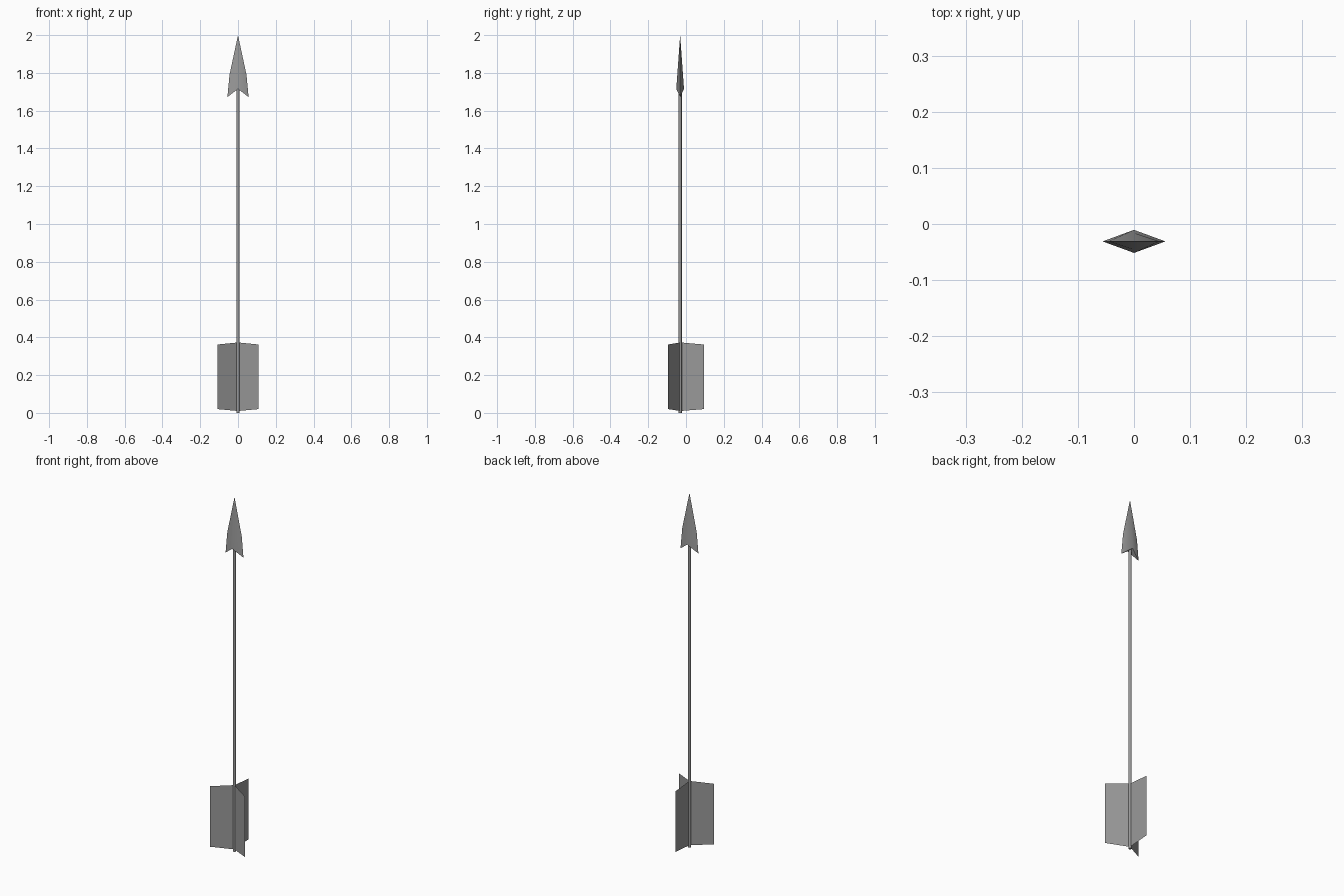
import bpy, math

if "Cube" in bpy.data.objects:
    bpy.data.objects.remove(bpy.data.objects["Cube"])

CY = -0.031  # arrow axis offset so the three vanes are centred

dark = bpy.data.materials.new("dark_grey")
dark.diffuse_color = (0.32, 0.32, 0.32, 1)
dark.use_nodes = True
dark.node_tree.nodes["Principled BSDF"].inputs["Base Color"].default_value = dark.diffuse_color


def mesh_object(name, verts, faces):
    mesh = bpy.data.meshes.new(name)
    mesh.from_pydata(verts, [], faces)
    mesh.update()
    mesh.materials.append(dark)
    obj = bpy.data.objects.new(name, mesh)
    obj.location = (0, CY, 0)
    bpy.context.collection.objects.link(obj)
    return obj


def smooth(obj):
    bpy.ops.object.select_all(action='DESELECT')
    obj.select_set(True)
    bpy.context.view_layer.objects.active = obj
    bpy.ops.object.shade_smooth_by_angle(angle=math.radians(65))


# Shaft: thin rod
bpy.ops.mesh.primitive_cylinder_add(vertices=8, radius=0.0085, depth=1.73,
                                    location=(0, CY, 0.865))
shaft = bpy.context.object
shaft.name = "shaft"
shaft.data.materials.append(dark)
smooth(shaft)

# Arrowhead: diamond section, swept-back barbs
# each ring: half width, half thickness, barb z, ridge z
rings = [(0.056, 0.0205, 1.672, 1.715), (0.045, 0.015, 1.79, 1.79)]
verts, faces = [], []
for w, t, zb, zr in rings:
    verts += [(w, 0, zb), (0, t, zr), (-w, 0, zb), (0, -t, zr)]
verts.append((0, 0, 2.0))
for i in range(4):
    j = (i + 1) % 4
    faces += [(i, j, j + 4, i + 4), (i + 4, j + 4, 8)]
faces += [(0, 3, 1), (2, 1, 3)]
smooth(mesh_object("arrowhead", verts, faces))

# Fletching: three flat vanes around the shaft
profile = [(0, 0.010), (0.126, 0.020), (0.126, 0.362), (0, 0.373)]
for k in range(3):
    vane = mesh_object(f"vane_{k + 1}", [(r, 0, z) for r, z in profile], [(0, 1, 2, 3)])
    vane.rotation_euler.z = math.radians(90 + 120 * k)
